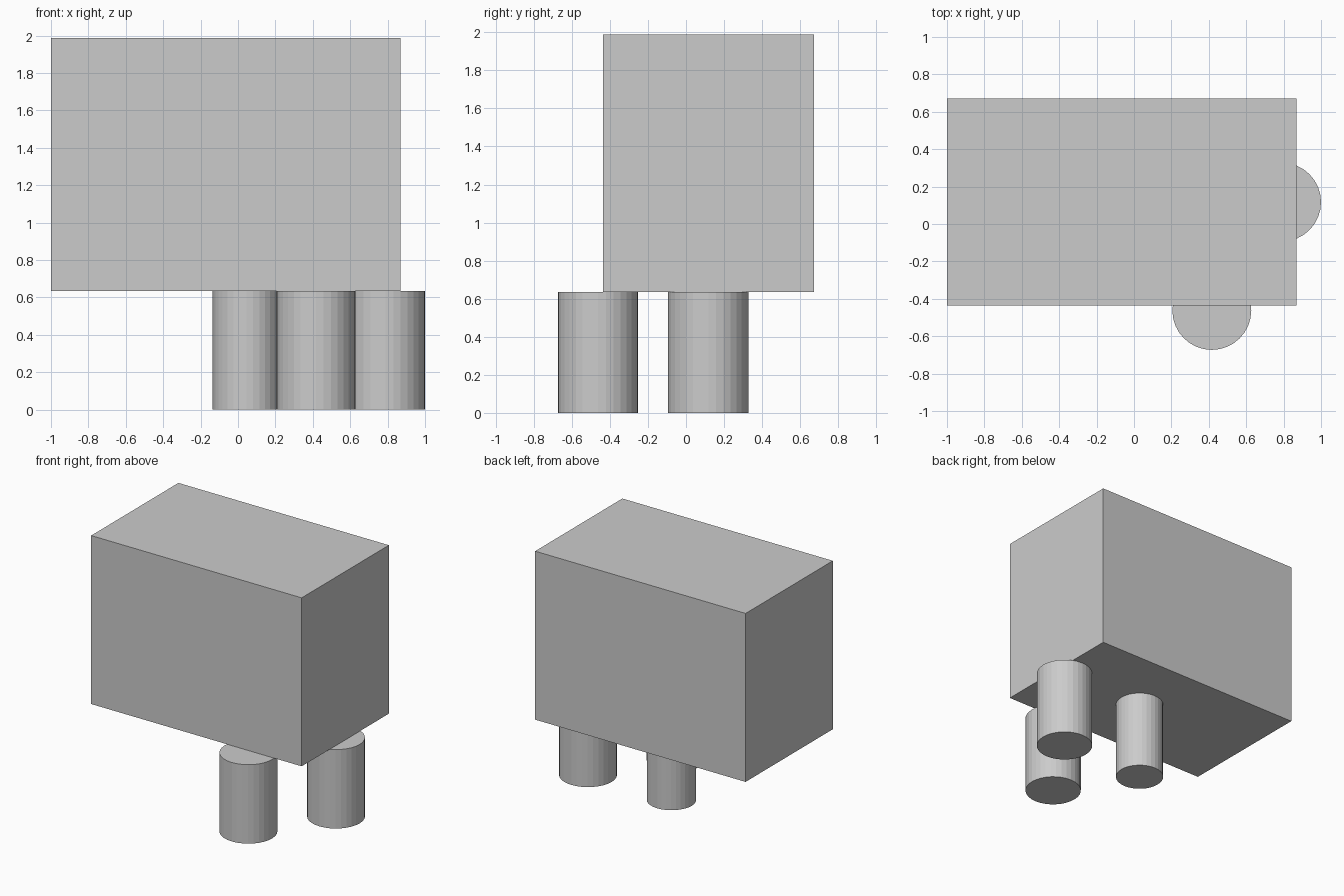
import bpy

default = bpy.data.objects.get("Cube")
if default:
    bpy.data.objects.remove(default, do_unlink=True)

# Single plain grey
grey = bpy.data.materials.new("plain_grey")
grey.use_nodes = True
colour = (0.6, 0.6, 0.6, 1.0)
grey.diffuse_color = colour
grey.node_tree.nodes["Principled BSDF"].inputs["Base Color"].default_value = colour

BASE, TOP = 0.634, 1.987  # underside and top of the body


def finish(name):
    obj = bpy.context.object
    obj.name = name
    obj.data.materials.append(grey)
    return obj


# Box body
x0, x1, y0, y1 = -1.0, 0.87, -0.435, 0.672
bpy.ops.mesh.primitive_cube_add(
    size=1, location=((x0 + x1) / 2, (y0 + y1) / 2, (BASE + TOP) / 2))
body = finish("body")
body.scale = (x1 - x0, y1 - y0, TOP - BASE)
bpy.ops.object.transform_apply(location=False, rotation=False, scale=True)

# Three flat-faceted round legs: name, x, y, radius
legs = (("front_leg", 0.416, -0.462, 0.211),
        ("side_leg", 0.789, 0.117, 0.211),
        ("inner_leg", 0.045, 0.12, 0.18))
for name, x, y, radius in legs:
    bpy.ops.mesh.primitive_cylinder_add(
        vertices=32, radius=radius, depth=BASE, location=(x, y, BASE / 2))
    finish(name)
